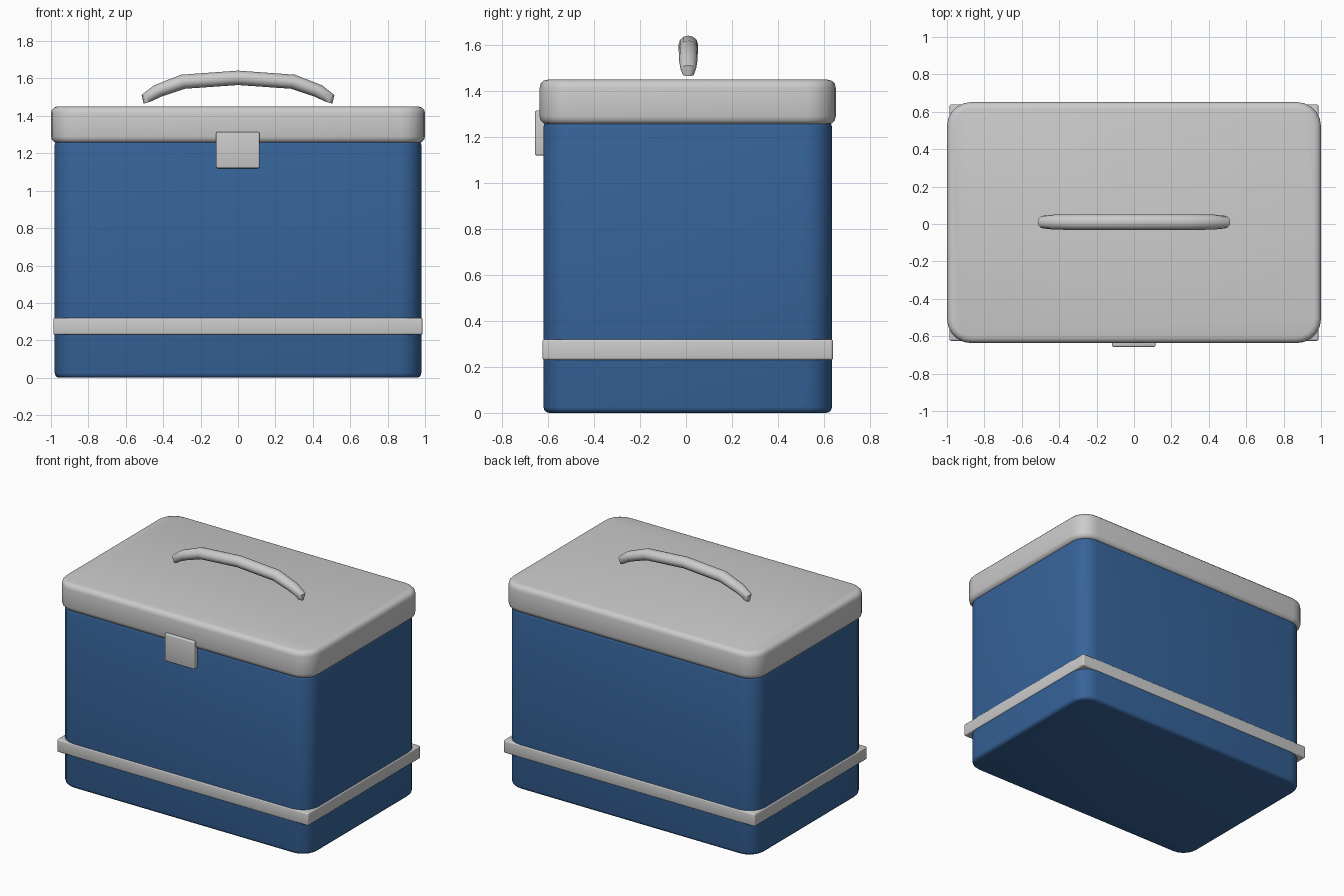
import bpy, bmesh, math
from mathutils import Vector

cube = bpy.data.objects.get("Cube")
if cube:
    bpy.data.objects.remove(cube, do_unlink=True)


def material(name, rgb):
    mat = bpy.data.materials.new(name)
    mat.use_nodes = True
    mat.diffuse_color = (*rgb, 1)
    mat.node_tree.nodes["Principled BSDF"].inputs["Base Color"].default_value = (*rgb, 1)
    return mat


BLUE = material("blue", (0.037, 0.125, 0.32))
GREY = material("light grey", (0.6, 0.6, 0.6))


def finish(bm, name, mat):
    bmesh.ops.recalc_face_normals(bm, faces=bm.faces)
    mesh = bpy.data.meshes.new(name)
    bm.to_mesh(mesh)
    bm.free()
    mesh.materials.append(mat)
    obj = bpy.data.objects.new(name, mesh)
    bpy.context.collection.objects.link(obj)
    bpy.ops.object.select_all(action='DESELECT')
    obj.select_set(True)
    bpy.context.view_layer.objects.active = obj
    bpy.ops.object.shade_smooth_by_angle(angle=math.radians(50))
    return obj


def rounded_box(name, mat, low, high, corner, rim):
    """Box with upright corners of radius corner and top and bottom rims of radius rim."""
    low, high = Vector(low), Vector(high)
    bm = bmesh.new()
    bmesh.ops.create_cube(bm, size=1)
    for v in bm.verts:
        v.co = Vector([(low[i] + high[i]) / 2 + v.co[i] * (high[i] - low[i]) for i in range(3)])
    upright = [e for e in bm.edges if abs(e.verts[0].co.z - e.verts[1].co.z) > 0.01]
    if corner:
        bmesh.ops.bevel(bm, geom=upright, offset=corner, segments=5, profile=0.5, affect='EDGES')
    rims = [e for e in bm.edges if abs(e.verts[0].co.z - e.verts[1].co.z) < 0.001]
    bmesh.ops.bevel(bm, geom=rims, offset=rim, segments=3, profile=0.5, affect='EDGES')
    return finish(bm, name, mat)


# Box, lid, band and latch
rounded_box("body", BLUE, (-0.98, -0.62, 0), (0.98, 0.635, 1.27), 0.12, 0.025)
rounded_box("lid", GREY, (-1, -0.637, 1.255), (1, 0.652, 1.45), 0.13, 0.035)
rounded_box("band", GREY, (-0.987, -0.625, 0.23), (0.987, 0.64, 0.32), 0.012, 0.01)
rounded_box("latch", GREY, (-0.117, -0.657, 1.12), (0.115, -0.6, 1.315), 0.008, 0.008)

# Handle: rings given by outer point, inner point (x, z) and half width
half = [((0, 1.642), (0, 1.565), 0.042),
        ((0.305, 1.62), (0.285, 1.545), 0.042),
        ((0.45, 1.563), (0.405, 1.505), 0.04),
        ((0.515, 1.512), (0.453, 1.483), 0.034),
        ((0.505, 1.465), (0.462, 1.478), 0.024)]
rings = [((-o[0], o[1]), (-i[0], i[1]), w) for o, i, w in half[:0:-1]] + half
SIDES = 12
bm = bmesh.new()
loops = []
for outer, inner, width in rings:
    a, b = Vector((outer[0], 0.01, outer[1])), Vector((inner[0], 0.01, inner[1]))
    loop = []
    for k in range(SIDES):
        t = 2 * math.pi * k / SIDES
        side = Vector((0, width * math.sin(t), 0))
        loop.append(bm.verts.new((a + b) / 2 + (a - b) / 2 * math.cos(t) + side))
    loops.append(loop)
for p, q in zip(loops, loops[1:]):
    for k in range(SIDES):
        n = (k + 1) % SIDES
        bm.faces.new((p[k], p[n], q[n], q[k]))
bm.faces.new(loops[0])
bm.faces.new(loops[-1])
finish(bm, "handle", GREY)
